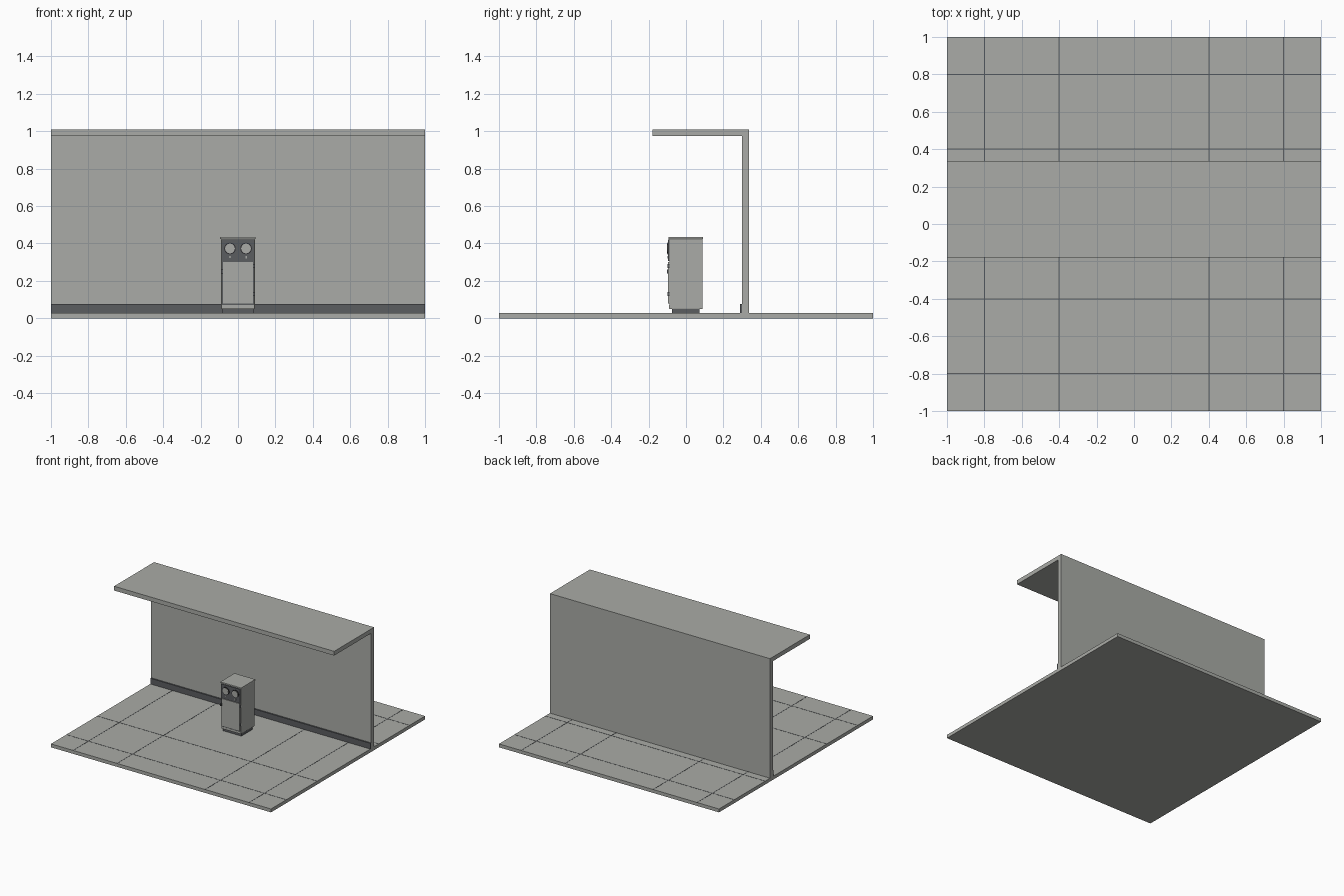
import bpy, math

if "Cube" in bpy.data.objects:
    bpy.data.objects.remove(bpy.data.objects["Cube"])


def material(name, rgb):
    m = bpy.data.materials.new(name)
    m.diffuse_color = (*rgb, 1)
    m.use_nodes = True
    m.node_tree.nodes["Principled BSDF"].inputs["Base Color"].default_value = m.diffuse_color
    return m


LIGHT = material("light grey", (0.40, 0.41, 0.385))
DARK = material("dark grey", (0.105, 0.11, 0.117))
BLACK = material("near black", (0.03, 0.03, 0.033))


def box(name, x, y, z, mat, bevel=0):
    """Box from (min, max) pairs on each axis."""
    bpy.ops.mesh.primitive_cube_add(size=1, location=[sum(p) / 2 for p in (x, y, z)])
    ob = bpy.context.object
    ob.name = name
    ob.scale = [p[1] - p[0] for p in (x, y, z)]
    bpy.ops.object.transform_apply(location=False, rotation=False, scale=True)
    ob.data.materials.append(mat)
    if bevel:
        mod = ob.modifiers.new("bevel", "BEVEL")
        mod.width, mod.segments = bevel, 2
    return ob


def disc(name, x, z, r, y, mat):
    """Round part whose axis runs front to back, y = (front, back)."""
    bpy.ops.mesh.primitive_cylinder_add(vertices=32, radius=r, depth=y[1] - y[0],
                                        location=(x, sum(y) / 2, z),
                                        rotation=(math.pi / 2, 0, 0))
    ob = bpy.context.object
    ob.name = name
    ob.data.materials.append(mat)
    bpy.ops.object.shade_smooth_by_angle()


# Room shell
box("floor", (-1, 1), (-1, 1), (0, 0.028), LIGHT)
box("wall", (-1, 1), (0.30, 0.338), (0.028, 0.975), LIGHT)
box("ceiling", (-1, 1), (-0.18, 0.338), (0.975, 1.01), LIGHT)
box("baseboard", (-1, 1), (0.289, 0.30), (0.028, 0.075), DARK)

# Floor joints
for p in (-0.8, -0.4, 0.4, 0.8):
    box("floor_joint_along_y", (p - 0.003, p + 0.003), (-1, 1), (0.0275, 0.029), DARK)
    box("floor_joint_along_x", (-1, 1), (p - 0.003, p + 0.003), (0.0275, 0.029), DARK)

# Cabinet carcass
box("plinth", (-0.083, 0.083), (-0.075, 0.072), (0.028, 0.05), DARK)
box("cabinet_body", (-0.09, 0.09), (-0.088, 0.088), (0.05, 0.424), LIGHT, 0.003)
box("cabinet_top", (-0.096, 0.094), (-0.094, 0.092), (0.424, 0.434), LIGHT, 0.002)

# Front panels
box("dial_panel", (-0.086, 0.086), (-0.095, -0.087), (0.305, 0.42), DARK)
box("door_gap", (-0.086, 0.086), (-0.0895, -0.087), (0.07, 0.305), DARK)
box("door", (-0.081, 0.081), (-0.095, -0.089), (0.078, 0.301), LIGHT)
box("kick_rail", (-0.086, 0.086), (-0.091, -0.087), (0.052, 0.07), LIGHT)

# Dials, each with a rim, a face and a small switch below
for x in (-0.043, 0.043):
    disc("dial_rim", x, 0.373, 0.031, (-0.100, -0.094), BLACK)
    disc("dial_face", x, 0.373, 0.026, (-0.102, -0.099), LIGHT)
disc("indicator", -0.043, 0.328, 0.005, (-0.098, -0.094), LIGHT)
box("switch", (0.039, 0.047), (-0.099, -0.094), (0.319, 0.334), LIGHT)

# Hinges and latch
for z in (0.13, 0.28):
    box("hinge", (0.081, 0.09), (-0.1, -0.087), (z - 0.01, z + 0.01), DARK)
box("latch", (-0.09, -0.081), (-0.102, -0.087), (0.24, 0.262), DARK)
